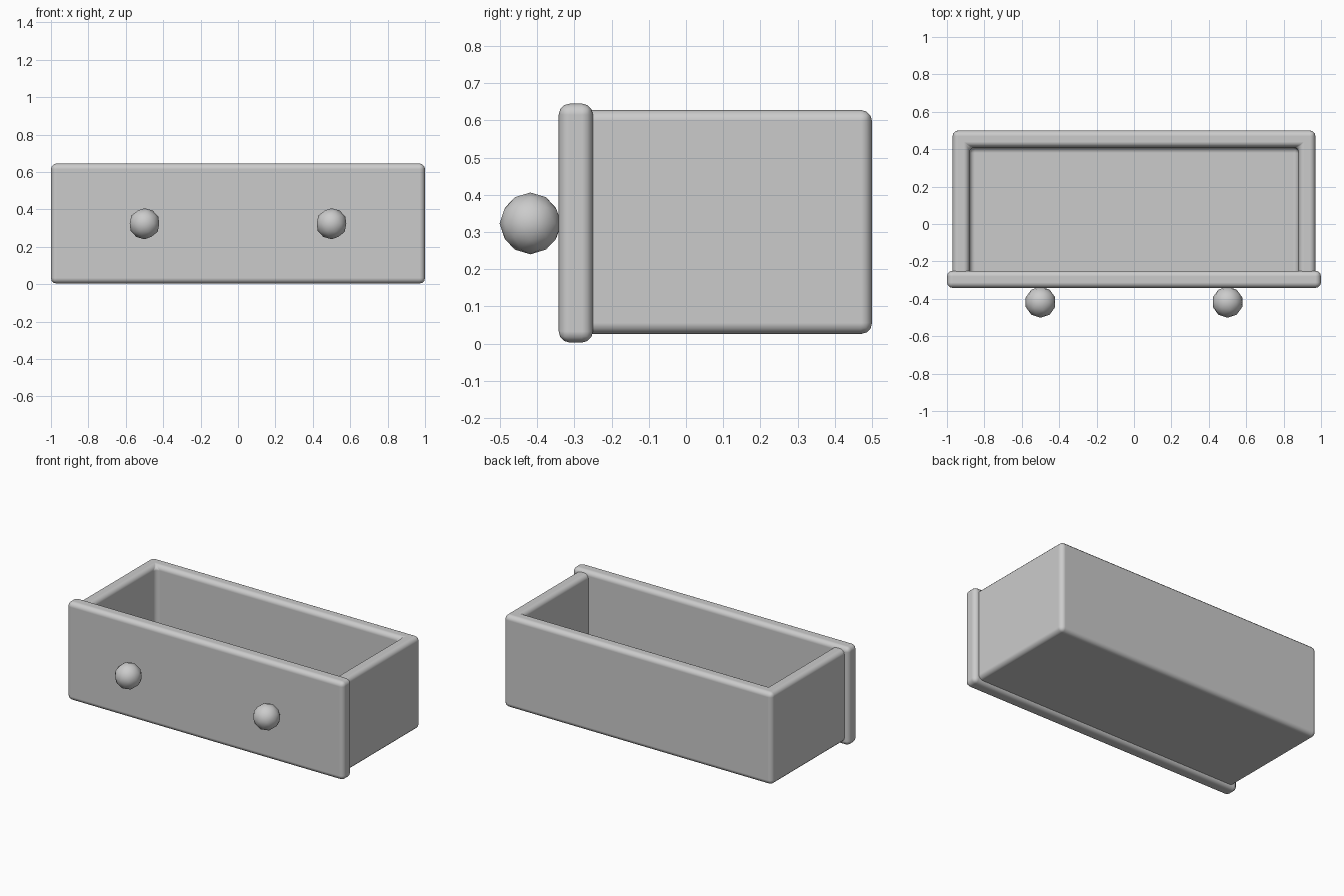
import bpy, bmesh
from mathutils import Matrix, Vector

if "Cube" in bpy.data.objects:
    bpy.data.objects.remove(bpy.data.objects["Cube"])


def add_object(name, bm):
    mesh = bpy.data.meshes.new(name)
    bm.normal_update()
    bm.to_mesh(mesh)
    bm.free()
    ob = bpy.data.objects.new(name, mesh)
    bpy.context.collection.objects.link(ob)
    for p in mesh.polygons:
        p.use_smooth = True
    return ob


def block(lo, hi):
    lo, hi = Vector(lo), Vector(hi)
    size = hi - lo
    bm = bmesh.new()
    bmesh.ops.create_cube(bm, size=1, matrix=Matrix.Translation((lo + hi) / 2)
                          @ Matrix.Diagonal((*size, 1)))
    bm.normal_update()
    return bm


def round_edges(ob, width):
    bev = ob.modifiers.new("rounded_edges", 'BEVEL')
    bev.width = width
    bev.segments = 3
    bev.limit_method = 'ANGLE'
    bev.harden_normals = True


# front panel, slightly larger than the tray
panel = add_object("front_panel", block((-1, -0.342, 0.003), (1, -0.25, 0.645)))
round_edges(panel, 0.03)

# tray: open at top and front, walls thickened inward
bm = block((-0.97, -0.29, 0.026), (0.97, 0.5, 0.628))
bm.faces.ensure_lookup_table()
opening = [f for f in bm.faces if f.normal.z > 0.9 or f.normal.y < -0.9]
bmesh.ops.delete(bm, geom=opening, context='FACES')
tray = add_object("drawer_tray", bm)
walls = tray.modifiers.new("walls", 'SOLIDIFY')
walls.thickness = 0.09
walls.offset = -1
walls.use_even_offset = True
round_edges(tray, 0.03)

# round knobs
for side, x in (("left", -0.5), ("right", 0.5)):
    bm = bmesh.new()
    bmesh.ops.create_icosphere(bm, subdivisions=2, radius=0.083,
                               matrix=Matrix.Translation((x, -0.418, 0.323)))
    add_object(side + "_knob", bm)
